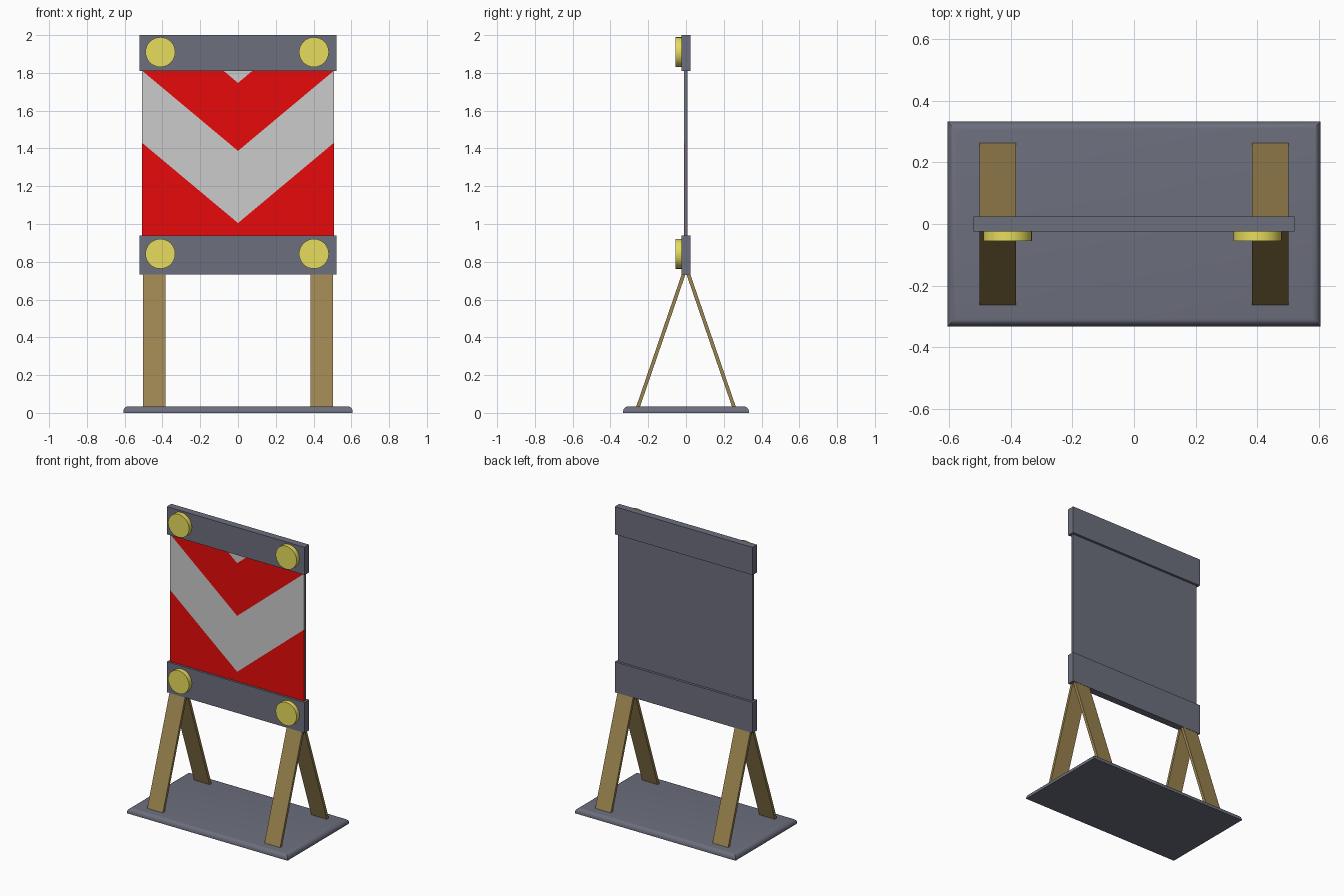
import bpy, bmesh, math
from mathutils import Vector

if "Cube" in bpy.data.objects:
    bpy.data.objects.remove(bpy.data.objects["Cube"])


def material(name, rgb):
    m = bpy.data.materials.new(name)
    m.diffuse_color = (*rgb, 1)
    m.use_nodes = True
    m.node_tree.nodes["Principled BSDF"].inputs["Base Color"].default_value = m.diffuse_color
    return m


red = material("red", (0.8, 0.003, 0.003))
white = material("white", (0.7, 0.7, 0.7))
yellow = material("yellow", (0.8, 0.72, 0.11))
wood = material("wood", (0.33, 0.23, 0.08))
slate = material("slate", (0.15, 0.157, 0.205))


def finish(name, bm, mat):
    bmesh.ops.recalc_face_normals(bm, faces=bm.faces)
    mesh = bpy.data.meshes.new(name)
    bm.to_mesh(mesh)
    bm.free()
    mesh.materials.append(mat)
    ob = bpy.data.objects.new(name, mesh)
    bpy.context.collection.objects.link(ob)
    return ob


def prism(name, pts, axis, offset, depth, mat):
    """Extrude a flat outline along the given axis."""
    bm = bmesh.new()
    verts = []
    for a, b in pts:
        co = (offset, a, b) if axis == "x" else (a, offset, b)
        verts.append(bm.verts.new(co))
    face = bm.faces.new(verts)
    res = bmesh.ops.extrude_face_region(bm, geom=[face])
    move = Vector((depth, 0, 0)) if axis == "x" else Vector((0, depth, 0))
    bmesh.ops.translate(bm, vec=move,
                        verts=[g for g in res["geom"] if isinstance(g, bmesh.types.BMVert)])
    return finish(name, bm, mat)


def box(name, x, y, z, round_top=0):
    bm = bmesh.new()
    bmesh.ops.create_cube(bm, size=1)
    for v in bm.verts:
        v.co = [lo + (c + 0.5) * (hi - lo) for c, (lo, hi) in zip(v.co, (x, y, z))]
    if round_top:
        top = [e for e in bm.edges if all(v.co.z > z[1] - 1e-5 for v in e.verts)]
        bmesh.ops.bevel(bm, geom=top, offset=round_top, segments=5, profile=0.5,
                        affect="EDGES")
    return finish(name, bm, slate)


def smooth(ob, angle=30):
    bpy.ops.object.select_all(action="DESELECT")
    ob.select_set(True)
    bpy.context.view_layer.objects.active = ob
    bpy.ops.object.shade_smooth_by_angle(angle=math.radians(angle))


# Base plate with rounded upper edge
smooth(box("base_plate", (-0.607, 0.607), (-0.333, 0.333), (0, 0.035), 0.028))

# Two pairs of leaning wooden legs
for side, x in (("left", -0.443), ("right", 0.443)):
    for end, s in (("front", -1), ("back", 1)):
        outline = [(s * 0.248, 0.02), (s * 0.268, 0.02), (s * 0.017, 0.75), (s * -0.003, 0.75)]
        prism(f"{end}_{side}_leg", outline, "x", x - 0.059, 0.118, wood)

# Sign panel and its cross bars
W = 0.507
LOW, HIGH = 0.94, 1.811
box("sign_panel", (-W, W), (-0.008, 0.008), (LOW - 0.05, HIGH + 0.05))
box("lower_bar", (-0.521, 0.521), (-0.024, 0.025), (0.732, LOW))
box("upper_bar", (-0.521, 0.521), (-0.024, 0.025), (HIGH, 2.0))

# Chevron stripes on the front; t is the height of each V tip
t1, t2, t3 = 1.005, 1.387, 1.747
slope = (HIGH - t2) / W
notch = (HIGH - t3) / slope
stripes = [
    ("lower_red_stripe", red,
     [(-W, LOW), (W, LOW), (W, t1 + slope * W), (0, t1), (-W, t1 + slope * W)]),
    ("white_chevron", white,
     [(0, t1), (W, t1 + slope * W), (W, HIGH), (0, t2), (-W, HIGH), (-W, t1 + slope * W)]),
    ("upper_red_stripe", red,
     [(0, t2), (W, HIGH), (notch, HIGH), (0, t3), (-notch, HIGH), (-W, HIGH)]),
    ("white_tip", white, [(0, t3), (notch, HIGH), (-notch, HIGH)]),
]
for name, mat, pts in stripes:
    prism(name, pts, "y", -0.0095, 0.0015, mat)

# Round warning lamps
for row, z in (("lower", 0.842), ("upper", 1.91)):
    for side, x in (("left", -0.411), ("right", 0.402)):
        bpy.ops.mesh.primitive_cylinder_add(vertices=32, radius=0.079, depth=0.036,
                                            location=(x, -0.037, z),
                                            rotation=(math.pi / 2, 0, 0))
        lamp = bpy.context.object
        lamp.name = f"{row}_{side}_lamp"
        lamp.data.materials.append(yellow)
        smooth(lamp)
